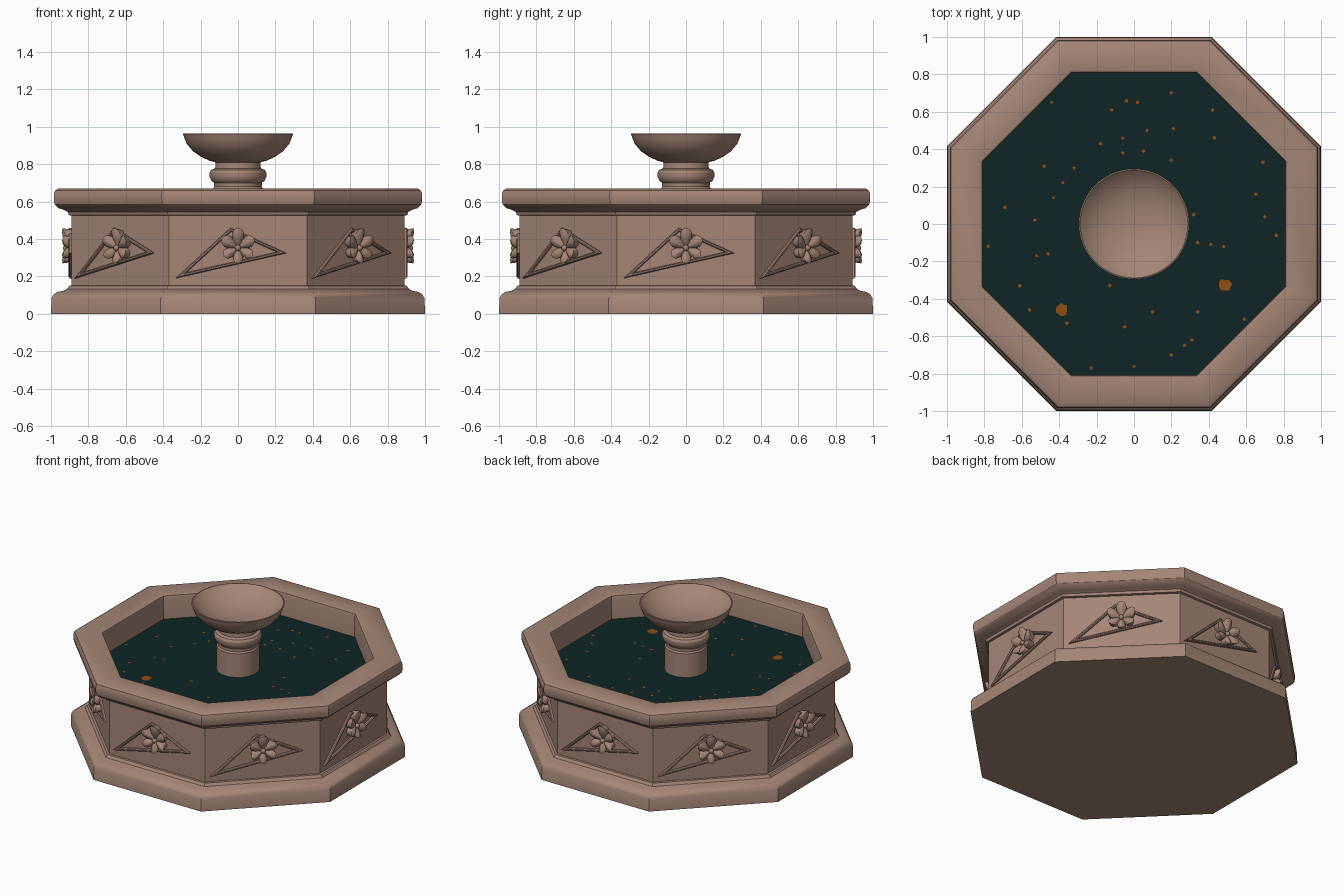
import bpy, bmesh, math, random
from mathutils import Vector, Matrix

if "Cube" in bpy.data.objects:
    bpy.data.objects.remove(bpy.data.objects["Cube"])

random.seed(4)

def material(name, color):
    m = bpy.data.materials.new(name)
    m.diffuse_color = (*color, 1)
    m.use_nodes = True
    m.node_tree.nodes["Principled BSDF"].inputs["Base Color"].default_value = m.diffuse_color
    return m

STONE = material("warm stone", (0.375, 0.238, 0.183))
WATER = material("dark teal water", (0.0045, 0.018, 0.0185))
LEAF = material("orange leaf", (0.28, 0.075, 0.006))

def finish(bm, name, mat, smooth=True, angle=30, recalc=True):
    if recalc:
        bmesh.ops.recalc_face_normals(bm, faces=bm.faces)
    me = bpy.data.meshes.new(name)
    bm.to_mesh(me)
    bm.free()
    me.materials.append(mat)
    ob = bpy.data.objects.new(name, me)
    bpy.context.collection.objects.link(ob)
    if smooth:
        bpy.ops.object.select_all(action='DESELECT')
        ob.select_set(True)
        bpy.context.view_layer.objects.active = ob
        bpy.ops.object.shade_smooth_by_angle(angle=math.radians(angle))
    return ob

def lathe(name, profile, sides, mat, apothem=False):
    """Revolve (radius, z) points; both ends are capped with one face."""
    k = 1 / math.cos(math.pi / sides) if apothem else 1
    bm = bmesh.new()
    rings = []
    for r, z in profile:
        rings.append([bm.verts.new((r * k * math.cos(math.tau * (i + 0.5) / sides),
                                    r * k * math.sin(math.tau * (i + 0.5) / sides), z))
                      for i in range(sides)])
    for a, b in zip(rings, rings[1:]):
        for i in range(sides):
            j = (i + 1) % sides
            bm.faces.new((a[i], a[j], b[j], b[i]))
    bm.faces.new(rings[0])
    bm.faces.new(rings[-1])
    return finish(bm, name, mat)

# octagonal basin: plinth, moulding, wall, rounded rim, inner wall
lathe("basin", [(1.0, 0), (0.997, 0.085), (0.985, 0.105), (0.965, 0.117), (0.935, 0.123),
                (0.915, 0.132), (0.903, 0.15), (0.89, 0.152), (0.89, 0.525), (0.905, 0.528),
                (0.91, 0.545), (0.93, 0.556), (0.96, 0.565), (0.98, 0.585), (0.985, 0.61),
                (0.985, 0.64), (0.978, 0.66), (0.96, 0.67), (0.825, 0.67), (0.812, 0.665),
                (0.808, 0.65), (0.808, 0.46)], 8, STONE, True)

# water surface
lathe("water", [(0.808, 0.48), (0.808, 0.505)], 8, WATER, True)

# central column and bowl
lathe("column_and_bowl", [(0.135, 0.47), (0.135, 0.67), (0.127, 0.68), (0.128, 0.70),
                          (0.145, 0.715), (0.152, 0.735), (0.152, 0.755), (0.143, 0.77),
                          (0.122, 0.778), (0.12, 0.81), (0.15, 0.818), (0.195, 0.838),
                          (0.24, 0.868), (0.275, 0.91), (0.287, 0.94), (0.295, 0.963),
                          (0.288, 0.965), (0.26, 0.937), (0.2, 0.9), (0.13, 0.877),
                          (0.06, 0.866), (0.015, 0.864)], 64, STONE)

# wall ornaments, in (u, z, depth) on a wall whose outer plane is at y = -0.89
WALL = -0.89
TRI = [Vector((-0.335, 0.19)), Vector((0.26, 0.325)), Vector((-0.04, 0.46))]

def inset(pts, d):
    out = []
    for i, p in enumerate(pts):
        a = (pts[i - 1] - p).normalized()
        b = (pts[(i + 1) % 3] - p).normalized()
        out.append(p + (a + b).normalized() * d / math.sin(a.angle(b) / 2))
    return out

def triangle_frame(name, rot):
    bm = bmesh.new()
    loops = []
    for d, h in ((0, -0.01), (0, 0.010), (0.005, 0.016), (0.012, 0.016), (0.017, 0.010), (0.017, -0.01)):
        loops.append([bm.verts.new((p.x, WALL - h, p.y)) for p in inset(TRI, d)])
    for a, b in zip(loops, loops[1:] + loops[:1]):
        for i in range(3):
            j = (i + 1) % 3
            bm.faces.new((a[i], a[j], b[j], b[i]))
    bm.transform(rot)
    finish(bm, name, STONE)

def flower(name, rot):
    """Six-lobed blossom: petals rise to their middle and dip between."""
    bm = bmesh.new()
    n, steps = 72, 8
    cu, cz = 0.0, 0.352
    centre = bm.verts.new((cu, WALL - 0.024, cz))
    rings = []
    for s in range(1, steps + 2):
        t = min(s / steps, 1)
        ring = []
        for i in range(n):
            a = math.tau * i / n
            lobe = abs(math.cos(3 * (a - math.pi / 2)))
            big = 0.094 + 0.012 * math.sin(a)
            r = t * big * (0.55 + 0.45 * lobe ** 0.6)
            h = 0.018 + 0.032 * math.sin(math.pi * 0.62 * t) * (0.25 + 0.75 * lobe)
            if s > steps:
                h, r = -0.01, r * 0.9
            ring.append(bm.verts.new((cu + r * math.cos(a), WALL - h, cz + r * math.sin(a))))
        rings.append(ring)
    for i in range(n):
        j = (i + 1) % n
        bm.faces.new((centre, rings[0][i], rings[0][j]))
        for a, b in zip(rings, rings[1:]):
            bm.faces.new((a[i], b[i], b[j], a[j]))
    bm.faces.new(rings[-1])
    # small round heart
    bmesh.ops.create_uvsphere(bm, u_segments=12, v_segments=8, radius=0.016,
                              matrix=Matrix.Translation((cu, WALL - 0.03, cz)))
    bm.transform(rot)
    finish(bm, name, STONE, angle=45)

for k in range(8):
    turn = Matrix.Rotation(k * math.pi / 4, 4, 'Z')
    triangle_frame(f"triangle_frame_{k + 1}", turn)
    flower(f"wall_flower_{k + 1}", turn)

# floating leaf specks and two larger clumps
SPECKS = [(-.44, .65), (-.12, .61), (-.04, .66), (.02, .65), (.2, .70), (.42, .61), (.43, .46),
          (.07, .50), (.21, .51), (-.06, .46), (-.18, .43), (-.06, .38), (.05, .39), (.2, .34),
          (-.48, .31), (-.32, .30), (-.38, .22), (-.43, .14), (-.53, .02), (-.69, .09), (-.78, -.12),
          (-.52, -.17), (-.46, -.16), (-.61, -.33), (-.56, -.46), (-.36, -.53), (-.13, -.33),
          (-.05, -.55), (0, -.76), (-.23, -.77), (.1, -.47), (.2, -.70), (.27, -.65), (.31, -.62),
          (.34, -.47), (.59, -.51), (.34, -.1), (.41, -.11), (.48, -.12), (.65, .16), (.7, .04),
          (.76, -.06), (.69, .33), (.32, .05)]
bm = bmesh.new()

def leaf(x, y, radius, n):
    a0 = random.uniform(0, math.tau)
    ring = []
    for i in range(n):
        a, r = a0 + math.tau * i / n, radius * random.uniform(0.75, 1.1)
        ring.append(bm.verts.new((x + r * math.cos(a), y + r * math.sin(a), 0.509)))
    bm.faces.new(ring)

for x, y in SPECKS:
    leaf(x, y, 0.011, 5)
for x, y in ((-0.385, -0.46), (0.49, -0.325)):
    leaf(x, y, 0.036, 14)
for f in bm.faces:
    f.normal_update()
finish(bm, "floating_leaves", LEAF, smooth=False, recalc=False)
